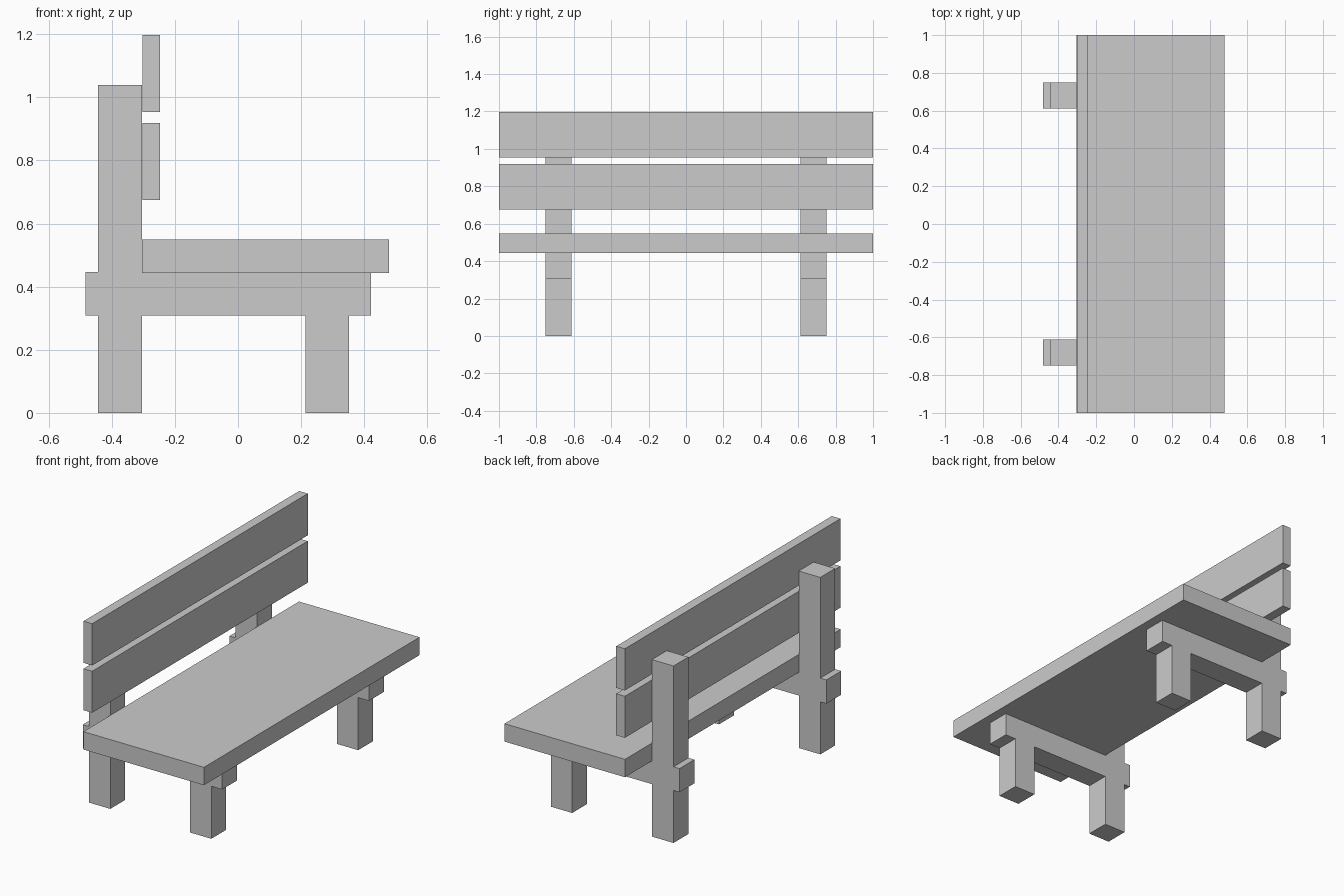
import bpy

if "Cube" in bpy.data.objects:
    bpy.data.objects.remove(bpy.data.objects["Cube"])


def box(name, x, y, z):
    """Add a box spanning the given (min, max) range on each axis."""
    centre = [(a + b) / 2 for a, b in (x, y, z)]
    bpy.ops.mesh.primitive_cube_add(size=1, location=centre)
    obj = bpy.context.object
    obj.name = name
    obj.scale = [b - a for a, b in (x, y, z)]
    bpy.ops.object.transform_apply(location=False, rotation=False, scale=True)
    return obj


FULL = (-1.0, 1.0)

# Seat plank
box("seat", (-0.304, 0.479), FULL, (0.444, 0.549))

# Backrest boards
box("lower_back_board", (-0.303, -0.247), FULL, (0.675, 0.919))
box("upper_back_board", (-0.303, -0.247), FULL, (0.953, 1.198))

# Two side frames: tall back post, short front leg and the rail joining them
for side, y in (("near", (-0.75, -0.612)), ("far", (0.612, 0.75))):
    box(f"{side}_back_post", (-0.444, -0.304), y, (0.0, 1.039))
    box(f"{side}_front_leg", (0.214, 0.352), y, (0.0, 0.308))
    box(f"{side}_rail", (-0.483, 0.422), y, (0.308, 0.447))
